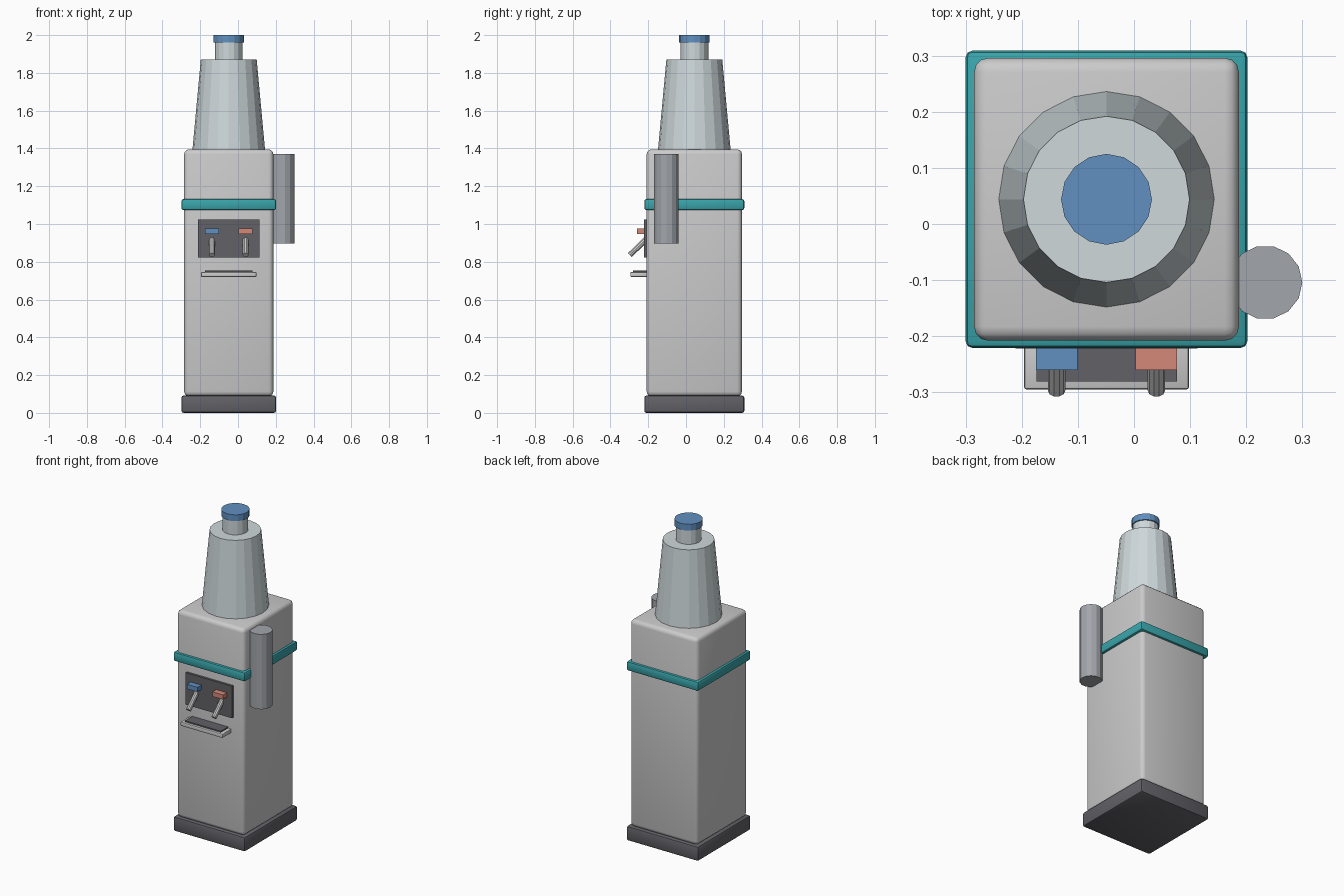
import bpy, bmesh, math
from mathutils import Matrix, Vector

if "Cube" in bpy.data.objects:
    bpy.data.objects.remove(bpy.data.objects["Cube"])

CX, CY = -0.049, 0.044  # axis of the cabinet


def material(name, rgb):
    m = bpy.data.materials.new(name)
    m.diffuse_color = (*rgb, 1)
    m.use_nodes = True
    m.node_tree.nodes["Principled BSDF"].inputs["Base Color"].default_value = m.diffuse_color
    return m


DARK = material("dark_grey", (0.12, 0.12, 0.135))
TEAL = material("teal", (0.04, 0.37, 0.40))
BLUE = material("blue", (0.12, 0.28, 0.53))
RED = material("red", (0.66, 0.25, 0.19))
CLEAR = material("pale_blue", (0.62, 0.69, 0.71))
CUP = material("cup_grey", (0.36, 0.38, 0.41))


def finish(name, bm, mat):
    me = bpy.data.meshes.new(name)
    bm.to_mesh(me)
    bm.free()
    ob = bpy.data.objects.new(name, me)
    bpy.context.collection.objects.link(ob)
    if mat:
        me.materials.append(mat)
    return ob


def box(name, x, y, z, mat=None, bevel=0, segments=2):
    """Box from (min, max) ranges, with an optional smooth bevel."""
    bm = bmesh.new()
    size = [r[1] - r[0] for r in (x, y, z)]
    mid = [(r[0] + r[1]) / 2 for r in (x, y, z)]
    bmesh.ops.create_cube(bm, size=1, matrix=Matrix.Translation(mid) @ Matrix.Diagonal((*size, 1)))
    if bevel:
        bmesh.ops.bevel(bm, geom=bm.edges[:], offset=bevel, segments=segments,
                        profile=0.5, affect='EDGES')
    ob = finish(name, bm, mat)
    if bevel:
        bpy.context.view_layer.objects.active = ob
        ob.select_set(True)
        bpy.ops.object.shade_smooth_by_angle(angle=math.radians(40))
        ob.select_set(False)
    return ob


def rod(name, a, b, r1, r2, sides, mat=None):
    """Flat-sided cylinder or cone from point a to point b."""
    a, b = Vector(a), Vector(b)
    turn = (b - a).to_track_quat('Z', 'Y').to_matrix().to_4x4()
    bm = bmesh.new()
    bmesh.ops.create_cone(bm, cap_ends=True, segments=sides, radius1=r1, radius2=r2,
                          depth=(b - a).length,
                          matrix=Matrix.Translation((a + b) / 2) @ turn @ Matrix.Rotation(math.pi / 2, 4, 'Z'))
    return finish(name, bm, mat)


def around(hx, hy):
    return (CX - hx, CX + hx), (CY - hy, CY + hy)


# Cabinet, plinth and trim band
box("plinth", *around(0.251, 0.265), (0, 0.092), DARK, 0.012)
box("cabinet", *around(0.236, 0.252), (0.088, 1.395), None, 0.025, 3)
box("trim_band", *around(0.251, 0.265), (1.073, 1.132), TEAL, 0.012)

# Water bottle: (name, z0, z1, r0, r1, sides, material)
for name, z0, z1, r0, r1, n, mat in (
        ("bottle", 1.385, 1.87, 0.193, 0.148, 20, CLEAR),
        ("bottle_neck", 1.86, 1.965, 0.074, 0.074, 16, CLEAR),
        ("bottle_cap", 1.96, 2.0, 0.081, 0.081, 16, BLUE)):
    rod(name, (CX, CY, z0), (CX, CY, z1), r0, r1, n, mat)

# Cup tube on the right side
rod("cup_tube", (0.234, -0.104, 0.897), (0.234, -0.104, 1.37), 0.066, 0.066, 14, CUP)

# Tap panel and drip tray
box("tap_panel", (-0.211, 0.113), (-0.222, -0.19), (0.823, 1.025), DARK)
box("drip_tray", (-0.196, 0.098), (-0.295, -0.19), (0.72, 0.746), None, 0.005)
box("tray_grille", (-0.174, 0.077), (-0.281, -0.2), (0.74, 0.754), DARK)

# Two taps with coloured tabs
for side, x, mat in (("cold", -0.138, BLUE), ("hot", 0.040, RED)):
    box(side + "_tab", (x - 0.037, x + 0.037), (-0.26, -0.2), (0.946, 0.975), mat)
    rod(side + "_lever", (x, -0.297, 0.836), (x, -0.2, 0.93), 0.0155, 0.0155, 10)
